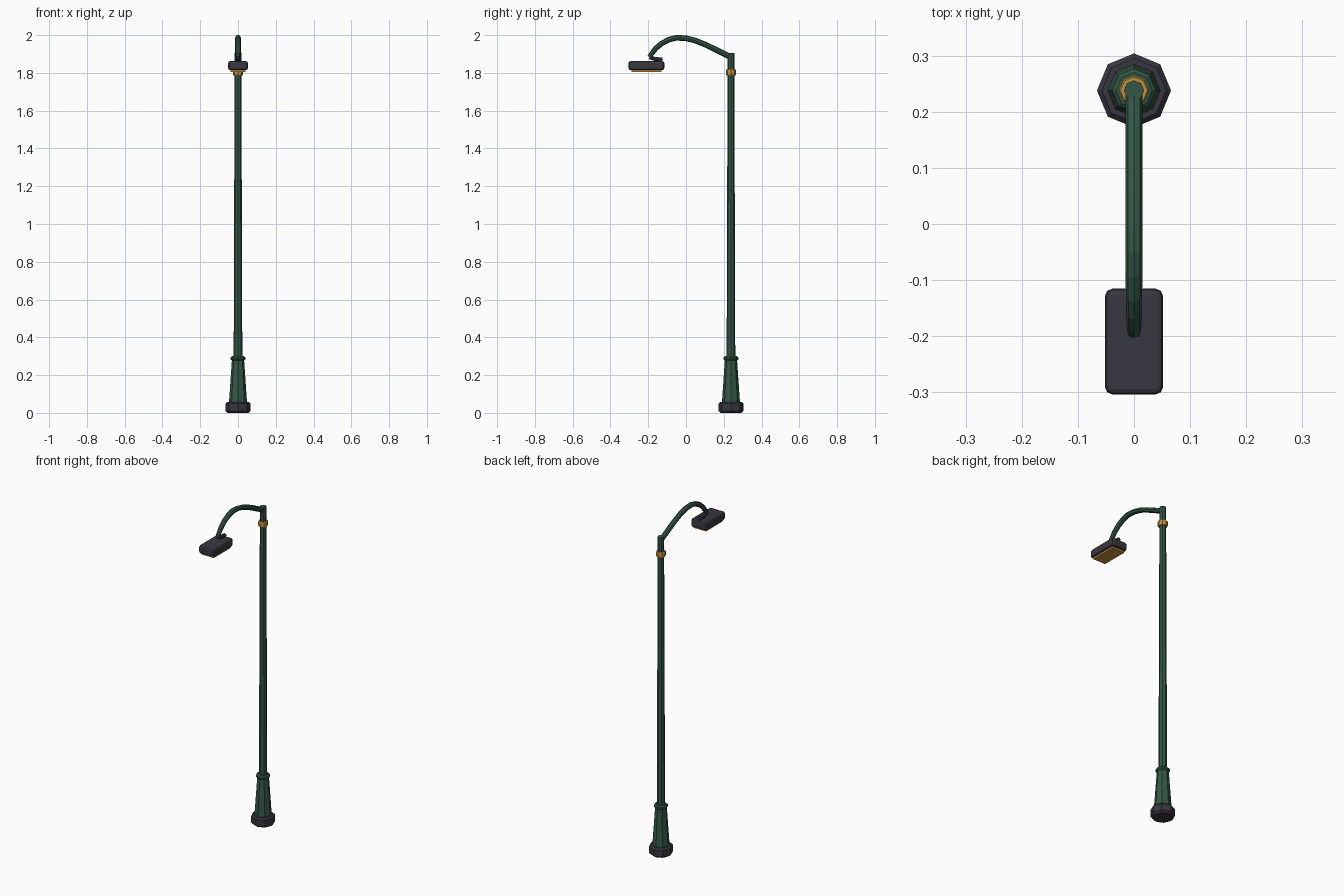
import bpy, bmesh, math
from mathutils import Vector

if "Cube" in bpy.data.objects:
    bpy.data.objects.remove(bpy.data.objects["Cube"])

PY = 0.238  # pole axis position in y


def mat(name, col):
    m = bpy.data.materials.new(name)
    m.diffuse_color = (*col, 1)
    m.use_nodes = True
    m.node_tree.nodes["Principled BSDF"].inputs["Base Color"].default_value = m.diffuse_color
    return m


GREEN = mat("dark_green", (0.033, 0.098, 0.062))
DARK = mat("charcoal", (0.040, 0.038, 0.052))
GOLD = mat("amber", (0.55, 0.29, 0.045))


def finish(bm, name, m):
    bmesh.ops.recalc_face_normals(bm, faces=bm.faces)
    me = bpy.data.meshes.new(name)
    bm.to_mesh(me)
    bm.free()
    me.materials.append(m)
    ob = bpy.data.objects.new(name, me)
    bpy.context.collection.objects.link(ob)
    return ob


def skin(bm, rings):
    """Join equal rings of points into a capped tube."""
    vs = [[bm.verts.new(p) for p in r] for r in rings]
    n = len(vs[0])
    for a, b in zip(vs, vs[1:]):
        for i in range(n):
            j = (i + 1) % n
            bm.faces.new((a[i], a[j], b[j], b[i]))
    bm.faces.new(vs[0])
    bm.faces.new(vs[-1])


def lathe(name, profile, m, n=8):
    bm = bmesh.new()
    skin(bm, [[(r * math.cos(2 * math.pi * i / n), PY + r * math.sin(2 * math.pi * i / n), z)
               for i in range(n)] for r, z in profile])
    return finish(bm, name, m)


def tube(name, path, m, n=8):
    """Sweep an n-gon along (y, z, radius) points in the x = 0 plane."""
    pts = [Vector((0, y, z)) for y, z, r in path]
    rings = []
    for k, p in enumerate(pts):
        t = (pts[min(k + 1, len(pts) - 1)] - pts[max(k - 1, 0)]).normalized()
        u, v = Vector((1, 0, 0)), t.cross(Vector((1, 0, 0)))
        rings.append([p + path[k][2] * (math.cos(a) * u + math.sin(a) * v)
                      for a in (2 * math.pi * i / n for i in range(n))])
    bm = bmesh.new()
    skin(bm, rings)
    return finish(bm, name, m)


def box(name, lo, hi, m, corner=0, edge=0):
    bm = bmesh.new()
    bmesh.ops.create_cube(bm, size=1)
    for v in bm.verts:
        v.co = [(a + b) / 2 + c * (b - a) for a, b, c in zip(lo, hi, v.co)]
    if corner:  # vertical corners
        es = [e for e in bm.edges if abs(e.verts[0].co.z - e.verts[1].co.z) > 1e-4]
        bmesh.ops.bevel(bm, geom=es, offset=corner, segments=2, profile=0.5, affect='EDGES')
    if edge:    # top and bottom rims
        es = [e for e in bm.edges if abs(e.verts[0].co.z - e.verts[1].co.z) < 1e-4]
        bmesh.ops.bevel(bm, geom=es, offset=edge, segments=2, profile=0.5, affect='EDGES')
    return finish(bm, name, m)


# Foot, tapered plinth and pole
lathe("foot", [(0.055, 0), (0.066, 0.010), (0.066, 0.049), (0.057, 0.058)], DARK)
lathe("plinth", [(0.047, 0.056), (0.047, 0.066), (0.032, 0.285)], GREEN)
lathe("plinth_collar", [(0.033, 0.278), (0.039, 0.284), (0.039, 0.294), (0.032, 0.300)], GREEN)
lathe("pole", [(0.023, 0.28), (0.018, 1.80), (0.018, 1.905)], GREEN)
lathe("amber_ring", [(0.024, 1.787), (0.027, 1.791), (0.027, 1.815), (0.024, 1.819)], GOLD)

# Curved arm with a tapered tip and head mount
tube("arm", [(0.238, 1.883, 0.015), (0.20, 1.902, 0.015), (0.15, 1.927, 0.015),
             (0.10, 1.951, 0.015), (0.05, 1.971, 0.015), (0, 1.983, 0.015),
             (-0.05, 1.986, 0.015), (-0.09, 1.976, 0.015), (-0.13, 1.955, 0.0145),
             (-0.16, 1.930, 0.014), (-0.183, 1.900, 0.013), (-0.193, 1.884, 0.012)], GREEN)
tube("head_mount", [(-0.194, 1.882, 0.009), (-0.160, 1.873, 0.011), (-0.125, 1.870, 0.011)], DARK)

# Lamp head and lens
box("lamp_head", (-0.052, -0.304, 1.815), (0.052, -0.115, 1.862), DARK, 0.014, 0.010)
box("lens", (-0.041, -0.288, 1.805), (0.041, -0.131, 1.818), GOLD)
